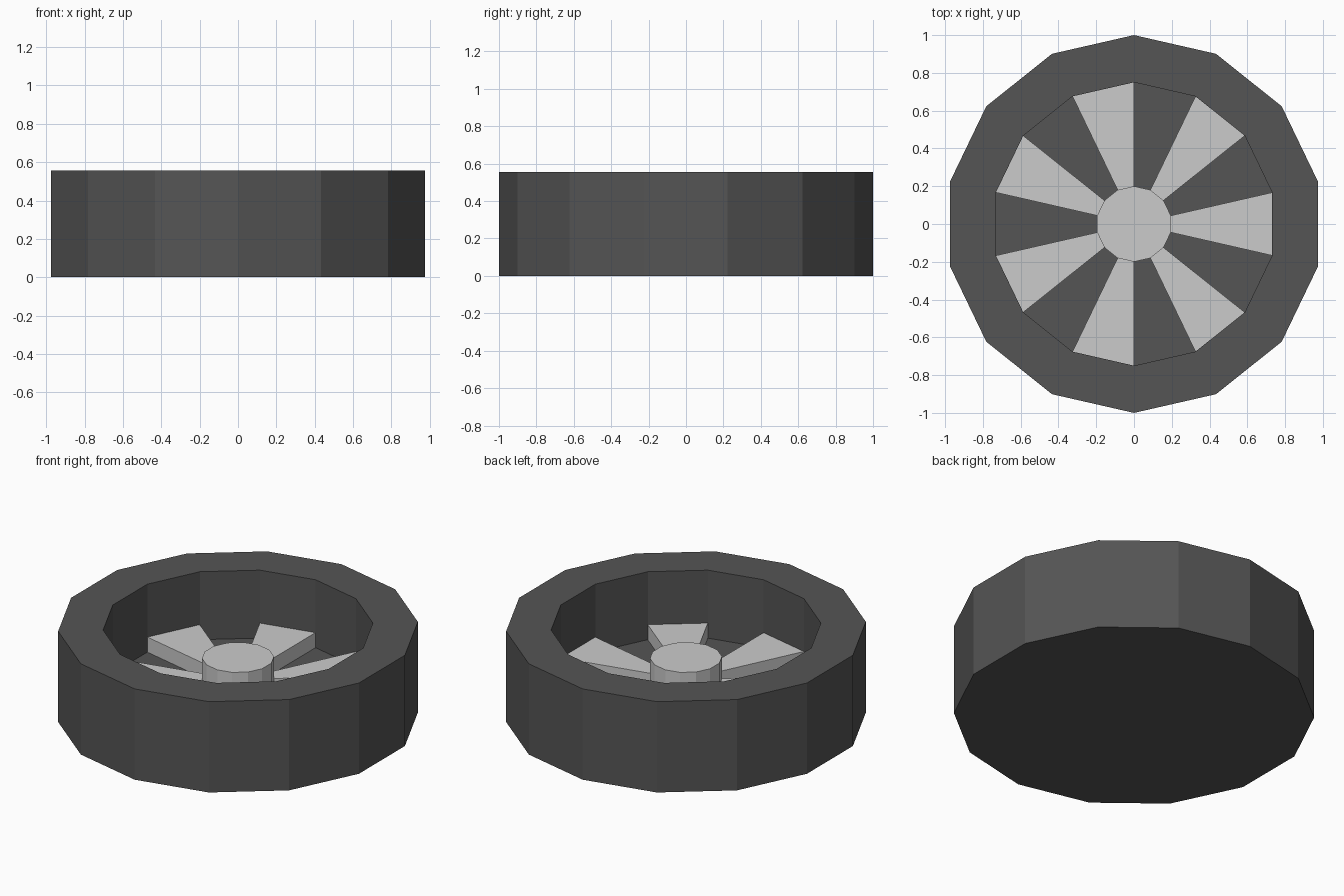
import bpy, bmesh
from math import cos, sin, pi

if "Cube" in bpy.data.objects:
    bpy.data.objects.remove(bpy.data.objects["Cube"])

SIDES = 14
STEP = 2 * pi / SIDES
RIM_R, HUB_R = 0.75, 0.2
FLOOR_Z, SPOKE_Z, HUB_Z, TOP_Z = 0.14, 0.232, 0.367, 0.556


def material(name, color):
    mat = bpy.data.materials.new(name)
    mat.diffuse_color = color
    mat.use_nodes = True
    mat.node_tree.nodes["Principled BSDF"].inputs["Base Color"].default_value = mat.diffuse_color
    return mat


def corner(k, r):
    a = pi / 2 + k * STEP
    return (r * cos(a), r * sin(a))


def finish(name, bm, mat=None):
    bmesh.ops.recalc_face_normals(bm, faces=bm.faces)
    mesh = bpy.data.meshes.new(name)
    bm.to_mesh(mesh)
    bm.free()
    obj = bpy.data.objects.new(name, mesh)
    bpy.context.collection.objects.link(obj)
    if mat:
        mesh.materials.append(mat)
    return obj


def prism(name, outline, z0, z1):
    bm = bmesh.new()
    base = bm.faces.new([bm.verts.new((x, y, z0)) for x, y in outline])
    ext = bmesh.ops.extrude_face_region(bm, geom=[base], use_keep_orig=True)
    verts = [v for v in ext["geom"] if isinstance(v, bmesh.types.BMVert)]
    bmesh.ops.translate(bm, verts=verts, vec=(0, 0, z1 - z0))
    return finish(name, bm)


# Tyre with recessed wheel floor and closed flat back
bm = bmesh.new()
profile = [(1, 0), (1, TOP_Z), (RIM_R, TOP_Z), (RIM_R, FLOOR_Z)]
rings = [[bm.verts.new((*corner(k, r), z)) for k in range(SIDES)] for r, z in profile]
for a, b in zip(rings, rings[1:]):
    for k in range(SIDES):
        j = (k + 1) % SIDES
        bm.faces.new((a[k], a[j], b[j], b[k]))
bm.faces.new(rings[0])
bm.faces.new(rings[-1])
finish("tyre", bm, material("dark_rubber", (0.09, 0.09, 0.09, 1)))

# Seven wedge spokes on alternate sides
for i in range(0, SIDES, 2):
    outline = [corner(i, HUB_R), corner(i, RIM_R), corner(i + 1, RIM_R), corner(i + 1, HUB_R)]
    prism(f"spoke_{i // 2 + 1}", outline, FLOOR_Z, SPOKE_Z)

# Central hub
prism("hub", [corner(k, HUB_R) for k in range(SIDES)], FLOOR_Z, HUB_Z)
